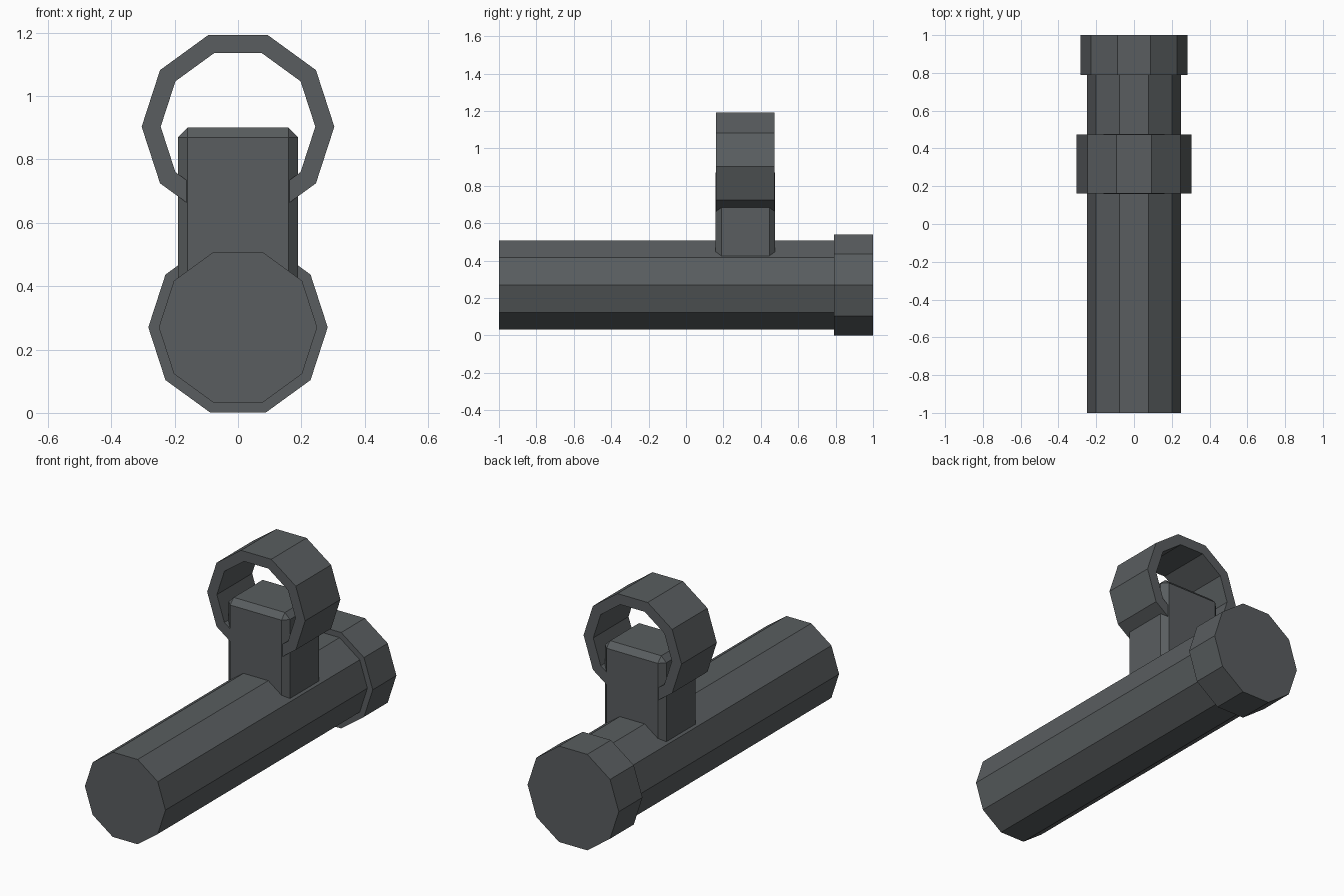
import bpy, bmesh, math

if "Cube" in bpy.data.objects:
    bpy.data.objects.remove(bpy.data.objects["Cube"])

metal = bpy.data.materials.new("dark_grey_metal")
metal.diffuse_color = (0.10, 0.11, 0.115, 1)
metal.use_nodes = True
metal.node_tree.nodes["Principled BSDF"].inputs["Base Color"].default_value = metal.diffuse_color

SIDES = 10


def finish(name, bm):
    bmesh.ops.recalc_face_normals(bm, faces=bm.faces[:])
    me = bpy.data.meshes.new(name)
    bm.to_mesh(me)
    bm.free()
    me.materials.append(metal)
    ob = bpy.data.objects.new(name, me)
    bpy.context.collection.objects.link(ob)
    return ob


def loop(bm, radius, y, z):
    return [bm.verts.new((radius * math.cos(math.tau * i / SIDES), y,
                          z + radius * math.sin(math.tau * i / SIDES)))
            for i in range(SIDES)]


def bridge(bm, a, b):
    for i in range(SIDES):
        j = (i + 1) % SIDES
        bm.faces.new((a[i], a[j], b[j], b[i]))


def tube(name, radius, y0, y1, z, inner=None):
    """Ten-sided prism along y, hollow when an inner radius is given."""
    bm = bmesh.new()
    f, b = loop(bm, radius, y0, z), loop(bm, radius, y1, z)
    bridge(bm, f, b)
    if inner:
        fi, bi = loop(bm, inner, y0, z), loop(bm, inner, y1, z)
        bridge(bm, fi, bi)
        bridge(bm, f, fi)
        bridge(bm, b, bi)
    else:
        bm.faces.new(f)
        bm.faces.new(b)
    return finish(name, bm)


# Main barrel and its wider end cap
tube("barrel", 0.25, -1.0, 0.80, 0.27)
tube("end_cap", 0.283, 0.79, 1.0, 0.27)

# Mounting ring above the barrel
tube("mount_ring", 0.304, 0.161, 0.474, 0.903, inner=0.244)

# Chamfered block joining the ring to the barrel
bm = bmesh.new()
bmesh.ops.create_cube(bm, size=1)
for v in bm.verts:
    v.co = (v.co.x * 0.38, 0.3175 + v.co.y * 0.319, 0.585 + v.co.z * 0.63)
bmesh.ops.bevel(bm, geom=bm.edges[:], offset=0.031, segments=1, affect='EDGES')
finish("mount_block", bm)
